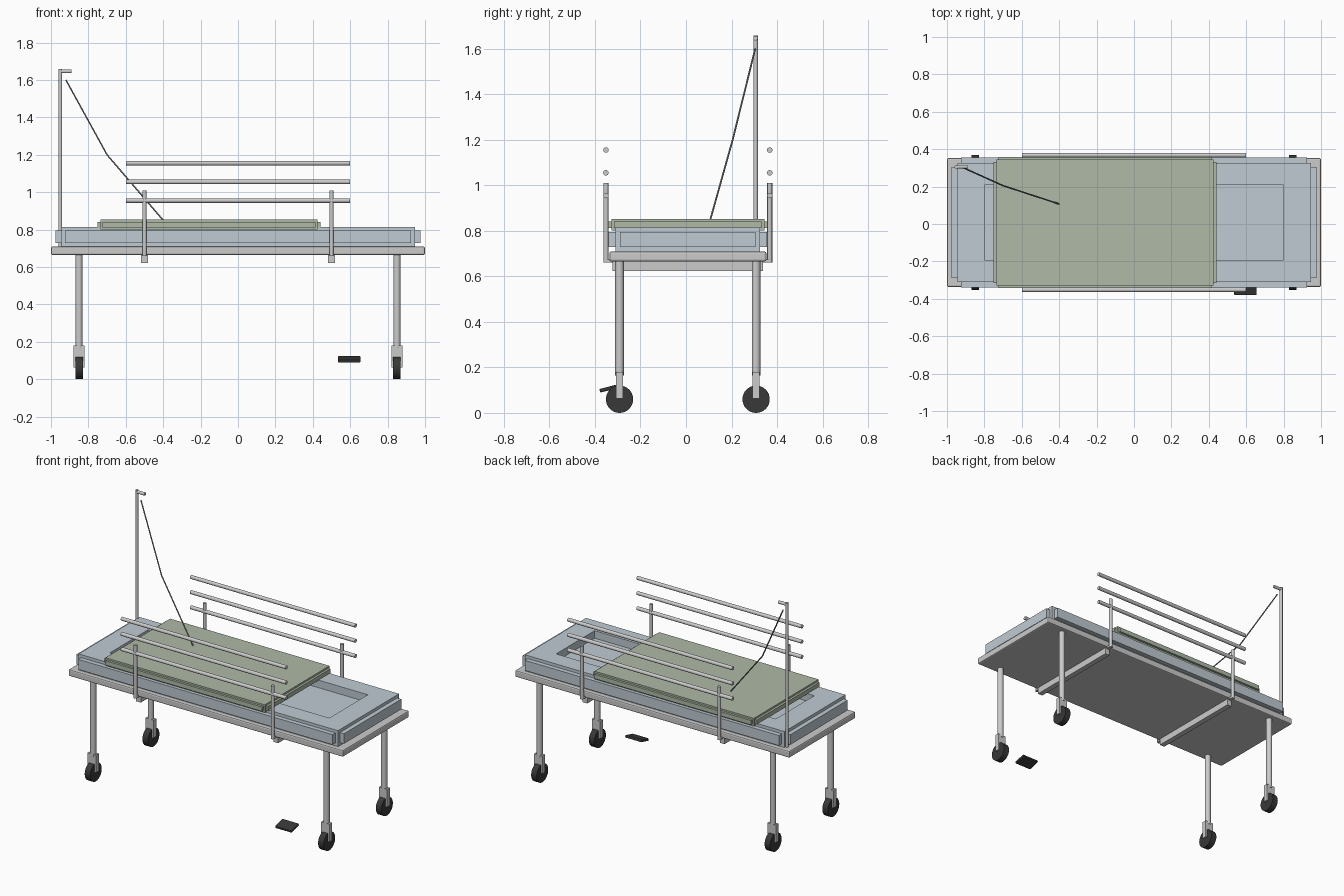
import bpy, bmesh, math
from mathutils import Vector, Matrix

if "Cube" in bpy.data.objects:
    bpy.data.objects.remove(bpy.data.objects["Cube"])

CY = 0.008  # the pedal pushes the bed slightly off centre


def material(name, rgb):
    m = bpy.data.materials.new(name)
    m.diffuse_color = (*rgb, 1)
    m.use_nodes = True
    m.node_tree.nodes["Principled BSDF"].inputs["Base Color"].default_value = m.diffuse_color
    return m


BLUE = material("mattress_blue", (0.52, 0.60, 0.65))
GREEN = material("blanket_green", (0.43, 0.49, 0.39))
BLACK = material("rubber_black", (0.04, 0.04, 0.04))


def finish(name, bm, mat=None, smooth=False):
    bmesh.ops.recalc_face_normals(bm, faces=bm.faces)
    me = bpy.data.meshes.new(name)
    bm.to_mesh(me)
    bm.free()
    ob = bpy.data.objects.new(name, me)
    bpy.context.collection.objects.link(ob)
    if mat:
        me.materials.append(mat)
    if smooth:
        bpy.context.view_layer.objects.active = ob
        ob.select_set(True)
        bpy.ops.object.shade_smooth_by_angle(angle=math.radians(40))
        ob.select_set(False)
    return ob


def box_bm(center, size):
    bm = bmesh.new()
    bmesh.ops.create_cube(bm, size=1, matrix=Matrix.Translation(center) @ Matrix.Diagonal((*size, 1)))
    return bm


def box(name, center, size, mat=None, bevel=0, tilt=0):
    ob = finish(name, box_bm((0, 0, 0), size), mat)
    ob.location = center
    ob.rotation_euler.x = tilt
    if bevel:
        mod = ob.modifiers.new("bevel", 'BEVEL')
        mod.width = bevel
        mod.segments = 2
    return ob


def rod(name, a, b, r, mat=None, sides=16):
    a, b = Vector(a), Vector(b)
    d = b - a
    bm = bmesh.new()
    rot = d.to_track_quat('Z', 'Y').to_matrix().to_4x4()
    bmesh.ops.create_cone(bm, cap_ends=True, segments=sides, radius1=r, radius2=r, depth=d.length,
                          matrix=Matrix.Translation((a + b) / 2) @ rot)
    return finish(name, bm, mat, True)


def cushion(name, center, size, rim, out, mat, recess=None):
    """Slab whose four side faces carry a protruding welt, with an optional sunken top."""
    bm = box_bm(center, size)
    bm.normal_update()
    for f in [f for f in bm.faces if abs(f.normal.z) < 0.5]:
        n = f.normal.copy()
        bmesh.ops.inset_individual(bm, faces=[f], thickness=rim)
        g = bmesh.ops.extrude_discrete_faces(bm, faces=[f])["faces"][0]
        bmesh.ops.translate(bm, verts=g.verts, vec=n * out)
    if recess:
        hx, hy, depth = recess
        bm.normal_update()
        top = max(bm.faces, key=lambda f: f.calc_center_median().z)
        bmesh.ops.inset_individual(bm, faces=[top], thickness=0.1)
        for v in top.verts:
            v.co.x = center[0] + math.copysign(hx, v.co.x - center[0])
            v.co.y = center[1] + math.copysign(hy, v.co.y - center[1])
        g = bmesh.ops.extrude_discrete_faces(bm, faces=[top])["faces"][0]
        bmesh.ops.translate(bm, verts=g.verts, vec=(0, 0, -depth))
    return finish(name, bm, mat)


# Bed deck, mattress and blanket
box("bed_frame", (0, CY, 0.687), (2.0, 0.69, 0.044), bevel=0.008)
cushion("mattress", (0, CY, 0.762), (1.89, 0.635, 0.106), 0.028, 0.03, BLUE, (0.8, 0.2, 0.05))
cushion("blanket", (-0.155, CY, 0.827), (1.16, 0.672, 0.052), 0.016, 0.015, GREEN)

# Legs with castors
for sx, ex in ((-1, "head"), (1, "foot")):
    for sy, ey in ((-1, "front"), (1, "back")):
        x, y, tag = 0.85 * sx, CY + 0.3 * sy, f"{ex}_{ey}"
        rod(f"leg_{tag}", (x, y, 0.165), (x, y, 0.68), 0.019)
        box(f"castor_fork_{tag}", (x, y, 0.122), (0.06, 0.03, 0.116))
        rod(f"wheel_{tag}", (x - 0.02, y, 0.06), (x + 0.02, y, 0.06), 0.06, BLACK, 32)

# Side rails
for sy, ey in ((-1, "front"), (1, "back")):
    y = CY + 0.36 * sy
    for i in range(3):
        z = 0.955 + 0.1 * i
        rod(f"rail_bar_{ey}_{i + 1}", (-0.6, y, z), (0.6, y, z), 0.012)
    for x in (-0.5, 0.5):
        rod(f"rail_post_{ey}", (x, y, 0.66), (x, y, 1.01), 0.011)

# Cross bars below the deck
for x in (-0.5, 0.5):
    box("cross_bar", (x, CY, 0.645), (0.035, 0.66, 0.045))
    for sy in (-1, 1):
        box("rail_post_foot", (x, CY + 0.345 * sy, 0.668), (0.02, 0.03, 0.014))

# Drip pole, hook and tube
py = CY + 0.298
rod("drip_pole", (-0.95, py, 0.70), (-0.95, py, 1.658), 0.01)
rod("drip_hook", (-0.95, py, 1.646), (-0.89, py, 1.646), 0.01)
path = [(-0.92, py - 0.002, 1.60), (-0.7, 0.205, 1.2), (-0.4, 0.107, 0.85)]
curve = bpy.data.curves.new("drip_tube", 'CURVE')
curve.dimensions = '3D'
curve.bevel_depth = 0.004
curve.bevel_resolution = 2
curve.use_fill_caps = True
spline = curve.splines.new('POLY')
spline.points.add(len(path) - 1)
for p, co in zip(spline.points, path):
    p.co = (*co, 1)
bpy.context.collection.objects.link(bpy.data.objects.new("drip_tube", curve))
curve.materials.append(material("tube_grey", (0.25, 0.25, 0.25)))

# Brake pedal
box("brake_pedal", (0.595, -0.34, 0.107), (0.12, 0.08, 0.016), BLACK, bevel=0.004, tilt=0.25)
